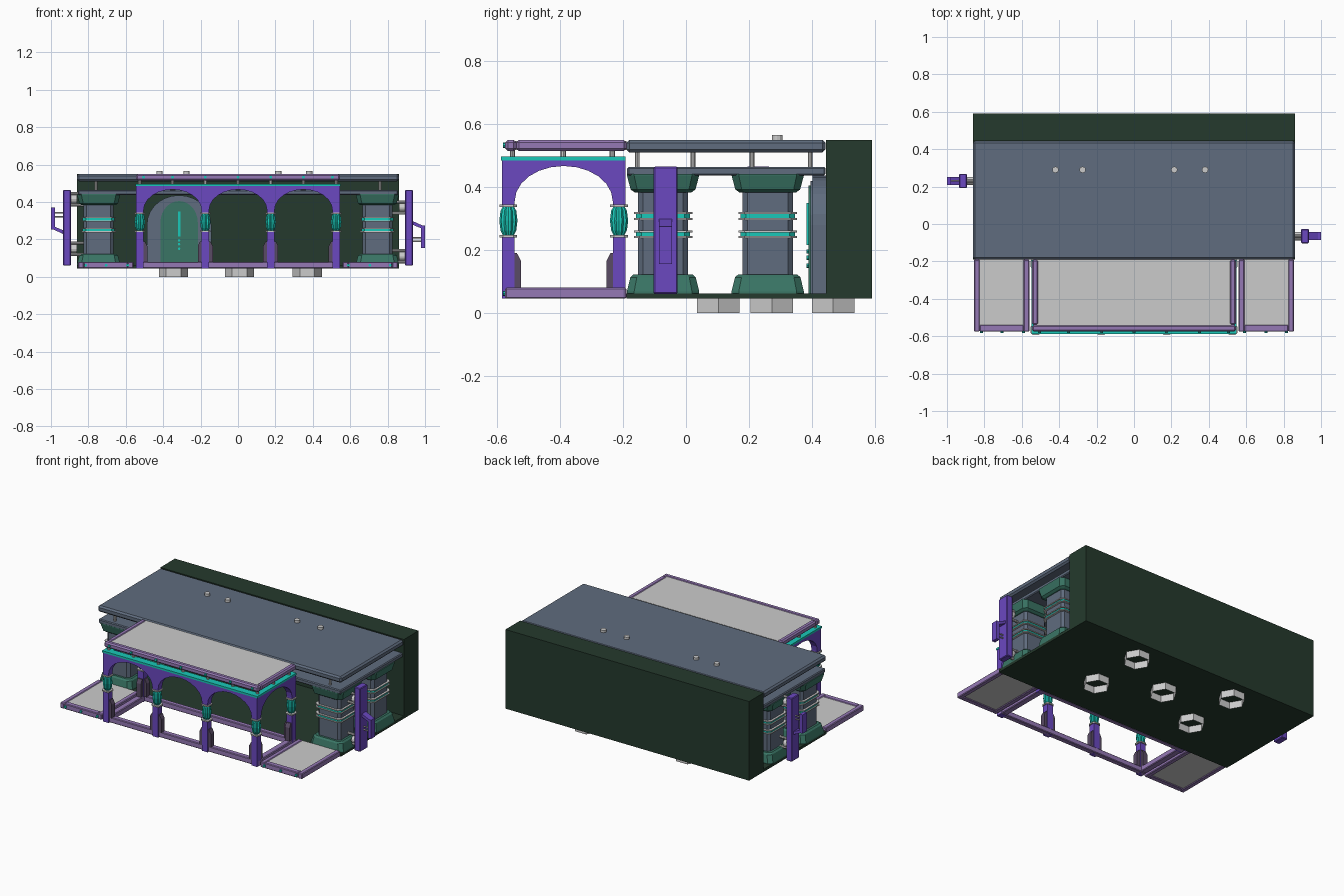
import bpy, bmesh, math
from mathutils import Vector

if "Cube" in bpy.data.objects:
    bpy.data.objects.remove(bpy.data.objects["Cube"])

COL = dict(wall=(0.018, 0.042, 0.026), slate=(0.115, 0.15, 0.21), purple=(0.145, 0.065, 0.53),
           lilac=(0.3, 0.19, 0.46), teal=(0.01, 0.58, 0.48), green=(0.042, 0.178, 0.13),
           mauve=(0.1, 0.07, 0.13))
MATS = {}
for k, c in COL.items():
    MATS[k] = bpy.data.materials.new(k)
    MATS[k].diffuse_color = (*c, 1)


def box(bm, x0, x1, y0, y1, z0, z1):
    v = [bm.verts.new((x, y, z)) for x in (x0, x1) for y in (y0, y1) for z in (z0, z1)]
    for f in ((0, 1, 3, 2), (4, 6, 7, 5), (0, 4, 5, 1), (2, 3, 7, 6), (0, 2, 6, 4), (1, 5, 7, 3)):
        bm.faces.new([v[i] for i in f])


def prism(bm, pts, a, b, axis='y'):
    """Outline in (u, z) extruded from a to b along x or y."""
    rows = [[bm.verts.new((u, t, z) if axis == 'y' else (t, u, z)) for u, z in pts] for t in (a, b)]
    bridge(bm, rows)


def bridge(bm, rows, caps=True):
    n = len(rows[0])
    for r, s in zip(rows, rows[1:]):
        for i in range(n):
            bm.faces.new((r[i], r[(i + 1) % n], s[(i + 1) % n], s[i]))
    if caps:
        bm.faces.new(rows[0][::-1])
        bm.faces.new(rows[-1])


def square_loft(bm, cx, cy, prof, ch=0.2):
    """Chamfered square section following (half width, z) pairs."""
    rows = []
    for h, z in prof:
        k = h * (1 - ch)
        sec = [(h, -k), (h, k), (k, h), (-k, h), (-h, k), (-h, -k), (-k, -h), (k, -h)]
        rows.append([bm.verts.new((cx + x, cy + y, z)) for x, y in sec])
    bridge(bm, rows)


def cyl(bm, p, axis, length, r, n=10, caps=True):
    ax = Vector(axis)
    u = Vector((1, 0, 0)) if abs(ax.x) < 0.5 else Vector((0, 1, 0))
    w = ax.cross(u)
    rows = [[bm.verts.new(Vector(p) + ax * t + u * r * math.cos(2 * math.pi * i / n)
                          + w * r * math.sin(2 * math.pi * i / n)) for i in range(n)] for t in (0, length)]
    bridge(bm, rows, caps)


def finish(bm, name, mat=None, bevel=0, normals=True):
    if normals:
        bmesh.ops.recalc_face_normals(bm, faces=bm.faces[:])
    me = bpy.data.meshes.new(name)
    bm.to_mesh(me)
    bm.free()
    ob = bpy.data.objects.new(name, me)
    bpy.context.collection.objects.link(ob)
    if mat:
        me.materials.append(MATS[mat])
    if bevel:
        m = ob.modifiers.new('bevel', 'BEVEL')
        m.width, m.segments = bevel, 1


def boxes(name, mat, items, bevel=0):
    bm = bmesh.new()
    for b in items:
        box(bm, *b)
    finish(bm, name, mat, bevel)


# Back wall, base plate and hollow hexagonal feet
boxes('back_wall', 'wall', [(-.86, .86, .445, .592, .045, .55)])
boxes('base_plate', 'wall', [(-.86, .86, -.19, .445, .045, .062)])
bm = bmesh.new()
for x, y in ((-.345, .103), (-.345, .468), (.008, .273), (.37, .103), (.37, .468)):
    cyl(bm, (x, y, 0), (0, 0, 1), .046, .078, 6, False)
finish(bm, 'feet')

# Main roof, upper slab, posts and roof knobs
boxes('main_roof', 'slate', [(-.86, .86, -.19, .444, .51, .55)], .01)
boxes('upper_slab', 'slate', [(-.855, .855, -.187, .444, .437, .464)], .005)
bm = bmesh.new()
for x in (-.76, .76):
    for y in (-.155, .022, .21, .395):
        cyl(bm, (x, y, .46), (0, 0, 1), .055, .008)
finish(bm, 'roof_posts')
bm = bmesh.new()
for x in (-.42, -.275, .215, .38):
    cyl(bm, (x, .29, .545), (0, 0, 1), .02, .017, 12)
finish(bm, 'roof_knobs')

# Square pillars with plinths, capitals and banded rings
shaft, ends, trim, band = (bmesh.new() for _ in range(4))
for cx in (-.745, .745):
    for cy in (-.073, .26):
        square_loft(shaft, cx, cy, [(.08, .1), (.08, .4)])
        square_loft(ends, cx, cy, [(.115, .06), (.115, .068), (.104, .113), (.094, .122)])
        square_loft(ends, cx, cy, [(.09, .383), (.103, .392), (.115, .437), (.115, .442)])
        for z in (.238, .296):
            square_loft(band, cx, cy, [(.086, z + .004), (.086, z + .02)])
            for t in (z, z + .018):
                square_loft(trim, cx, cy, [(.093, t), (.093, t + .006)])
finish(shaft, 'pillar_shafts', 'slate')
finish(ends, 'pillar_plinths_and_capitals', 'green')
finish(trim, 'pillar_ring_trim')
finish(band, 'pillar_bands', 'teal')


# Arched door in the back wall
def arch_outline(cx, half, spring, top, n=14):
    return [(cx - half, .06), (cx + half, .06)] + [
        (cx + half * math.cos(math.pi * i / n), spring + (top - spring) * math.sin(math.pi * i / n))
        for i in range(n + 1)]


for name, mat, half, spring, top, y in (('door_surround', 'slate', .172, .28, .436, .402),
                                        ('door_inner_frame', 'slate', .135, .28, .42, .396),
                                        ('door_panel', 'green', .1, .29, .405, .39)):
    bm = bmesh.new()
    prism(bm, arch_outline(-.315, half, spring, top), y, .45)
    finish(bm, name, mat)
bm = bmesh.new()
box(bm, -.322, -.308, .384, .395, .215, .35)
for z in (.195, .175, .15):
    cyl(bm, (-.315, .384, z), (0, 1, 0), .01, .007, 8)
finish(bm, 'door_inlay', 'teal')

# Porch floor frame and the two side platforms
FX, BACK, FRONT = .545, -.19, -.575
boxes('porch_floor_frame', 'lilac', [(-FX, FX, FRONT, -.54, .045, .08), (-FX, FX, -.222, BACK, .045, .08),
                                     (-FX, -.505, -.54, -.222, .045, .08), (.505, FX, -.54, -.222, .045, .08)], .004)
for side, s in (('left', -1), ('right', 1)):
    a, b = sorted((s * .56, s * .855))
    boxes(side + '_platform_border', 'lilac', [(a, a + .03, FRONT, BACK, .045, .08),
          (b - .03, b, FRONT, BACK, .045, .08), (a + .03, b - .03, FRONT, -.54, .045, .08)], .004)
    boxes(side + '_platform_panel', None, [(a + .02, b - .02, -.55, BACK, .05, .076)])

# Porch roof
boxes('porch_roof_border', 'lilac', [(-FX, FX, FRONT, -.54, .515, .55), (-FX, -.51, -.54, BACK, .515, .55),
                                     (.51, FX, -.54, BACK, .515, .55)], .008)
boxes('porch_roof_panel', None, [(-.52, .52, -.55, BACK, .518, .546)])

# Studs along roof and floor edges
bm = bmesh.new()
for x in (-.505, -.35, -.175, 0, .175, .35, .505):
    cyl(bm, (x, -.582, .533), (0, 1, 0), .012, .008, 8)
for s in (-1, 1):
    for x in (.59, .705, .815):
        cyl(bm, (s * x, -.582, .062), (0, 1, 0), .012, .008, 8)
finish(bm, 'edge_studs', 'teal')


# Arcade walls: one front run of three bays and a side bay at each end
def arcade(cols, n=12):
    w = .02
    pts = [(cols[0] - w, .487), (cols[-1] + w, .487)]
    for i in range(len(cols) - 1, -1, -1):
        pts += [(cols[i] + w, .343), (cols[i] - w, .343)]
        if i:
            c, h = (cols[i] + cols[i - 1]) / 2, (cols[i] - cols[i - 1]) / 2 - w
            pts += [(c + h * math.cos(math.pi * k / n), .355 + .112 * math.sin(math.pi * k / n))
                    for k in range(n + 1)]
    return pts


XS, YF, YB = (-.525, -.175, .175, .525), -.565, -.213
bm = bmesh.new()
prism(bm, arcade(XS), YF - .02, YF + .02)
for x in (XS[0], XS[-1]):
    prism(bm, arcade((YF, YB)), x - .02, x + .02, 'x')
finish(bm, 'arcade_walls', 'purple')
boxes('arcade_band', 'teal', [(-.548, .548, -.588, -.542, .485, .497)] +
      [(x - .023, x + .023, -.542, -.192, .485, .497) for x in (XS[0], XS[-1])])
bm = bmesh.new()
for x in (-.525, -.35, -.175, 0, .175, .35, .525):
    cyl(bm, (x, -.552, .49), (0, 0, 1), .03, .009)
for x in (-.525, .525):
    for y in (-.39, -.235):
        cyl(bm, (x, y, .49), (0, 0, 1), .03, .009)
finish(bm, 'porch_roof_pins')

# Arcade columns: shaft, collar rings, fluted barrel, angled foot brackets
shaft, collar, barrel, foot = (bmesh.new() for _ in range(4))
for x, y in [(x, YF) for x in XS] + [(XS[0], YB), (XS[-1], YB)]:
    box(shaft, x - .02, x + .02, y - .02, y + .02, .045, .242)
    for z in (.24, .337):
        square_loft(collar, x, y, [(.028, z), (.028, z + .008)], .4)
    rows = []
    for r, z in ((.018, .248), (.025, .262), (.029, .293), (.025, .325), (.018, .337)):
        rows.append([barrel.verts.new((x + r * (1 if i % 2 else .84) * math.cos(math.pi * i / 10),
                     y + r * (1 if i % 2 else .84) * math.sin(math.pi * i / 10), z)) for i in range(20)])
    bridge(barrel, rows)
    for s in (-1, 1):
        tip = [(.015, .078), (.04, .078), (.04, .165), (.027, .19), (.015, .19)]
        if abs(x + s * .1) < .53:
            prism(foot, [(x + s * u, z) for u, z in tip], y - .016, y + .016)
        if abs(x) > .5 and s == (1 if y == YF else -1):
            prism(foot, [(y + s * u, z) for u, z in tip], x - .016, x + .016, 'x')
finish(shaft, 'arcade_columns', 'purple')
finish(collar, 'column_collars')
finish(barrel, 'column_barrels', 'teal')
finish(foot, 'column_foot_brackets', 'mauve')

# Side lever plates with angled grips and wall pegs
for side, s, y, z0, slant in (('right', 1, -.065, .155, 1), ('left', -1, .23, .252, -1)):
    a, b = sorted((s * .893, s * .935))
    boxes(side + '_plate', 'purple', [(a, b, y - .038, y + .038, .06, .465)], .004)
    bm = bmesh.new()
    a, b = sorted((s * .978, s * 1.0))
    box(bm, a, b, y - .021, y + .021, z0, z0 + .12)
    e = z0 + .12 if slant > 0 else z0
    prism(bm, [(s * .93, e + slant * .025), (s * .985, e), (s * .985, e - slant * .018),
               (s * .93, e + slant * .005)], y - .021, y + .021)
    finish(bm, side + '_grip', 'purple')
    bm = bmesh.new()
    m = z0 + (.045 if slant > 0 else .08)
    for dz in (-.01, .01):
        cyl(bm, (s * .93, y, m + dz), (s, 0, 0), .05, .004, 8)
    for z in ((.11, .37) if s > 0 else (.15, .415)):
        cyl(bm, (s * .86, y, z), (s, 0, 0), .036, .022, 12)
        for dz in (-.03, .03):
            cyl(bm, (s * .815, y, z + dz), (s, 0, 0), .085, .008, 8)
    finish(bm, side + '_pegs')

for m in bpy.data.materials:
    if m.users and not m.is_grease_pencil:
        m.use_nodes = True
        m.node_tree.nodes["Principled BSDF"].inputs["Base Color"].default_value = m.diffuse_color
